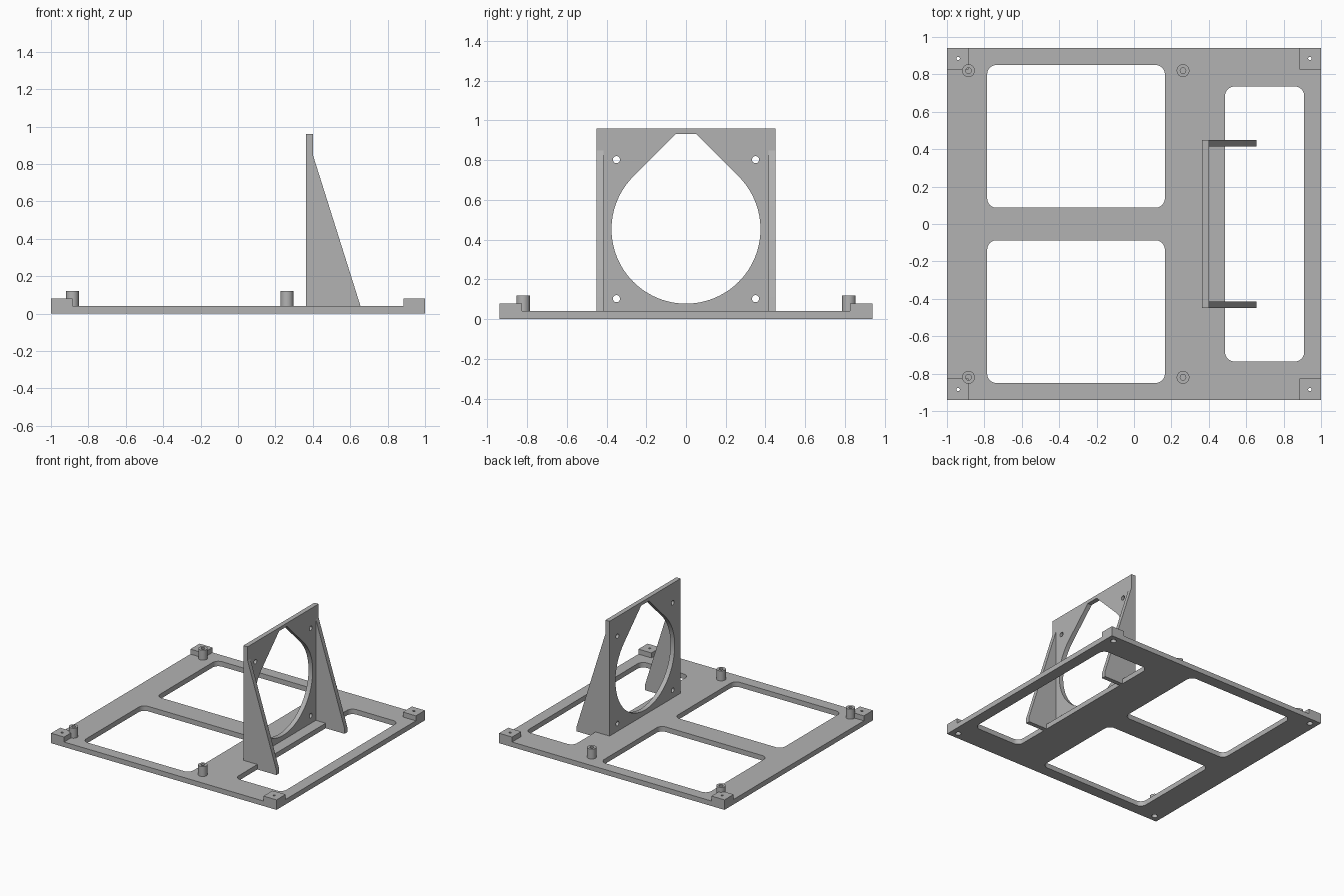
import bpy, bmesh
from math import sin, cos, pi, radians
from mathutils import Matrix

cube = bpy.data.objects.get("Cube")
if cube:
    bpy.data.objects.remove(cube, do_unlink=True)

GREY = (0.45, 0.45, 0.45, 1)
grey = bpy.data.materials.new("grey plastic")
grey.use_nodes = True
grey.diffuse_color = GREY
grey.node_tree.nodes["Principled BSDF"].inputs["Base Color"].default_value = GREY

T = 0.04  # base thickness


def arc(cx, cy, r, start, end, n):
    """Points along an arc, angles in degrees, both ends included."""
    angles = [radians(start + (end - start) * i / n) for i in range(n + 1)]
    return [(cx + r * cos(a), cy + r * sin(a)) for a in angles]


def circle(cx, cy, r, n=32):
    return arc(cx, cy, r, 0, 360, n)[:-1]


def rect(x0, x1, y0, y1):
    return [(x0, y0), (x1, y0), (x1, y1), (x0, y1)]


def rounded(x0, x1, y0, y1, r=0.05):
    corners = [(x1 - r, y1 - r), (x0 + r, y1 - r), (x0 + r, y0 + r), (x1 - r, y0 + r)]
    return [p for i, (x, y) in enumerate(corners)
            for p in arc(x, y, r, 90 * i, 90 * i + 90, 8)]


def slab(name, loops, low, high, matrix=Matrix()):
    """Extrude an outline with holes from low to high, then place it."""
    bm = bmesh.new()
    for loop in loops:
        verts = [bm.verts.new((x, y, low)) for x, y in loop]
        for a, b in zip(verts, verts[1:] + verts[:1]):
            bm.edges.new((a, b))
    bmesh.ops.triangle_fill(bm, use_beauty=True, edges=bm.edges[:], normal=(0, 0, 1))
    top = bmesh.ops.extrude_face_region(bm, geom=bm.faces[:], use_keep_orig=True)["geom"]
    bmesh.ops.translate(bm, vec=(0, 0, high - low),
                        verts=[g for g in top if isinstance(g, bmesh.types.BMVert)])
    bm.transform(matrix)
    bmesh.ops.recalc_face_normals(bm, faces=bm.faces[:])
    mesh = bpy.data.meshes.new(name)
    bm.to_mesh(mesh)
    bm.free()
    mesh.materials.append(grey)
    obj = bpy.data.objects.new(name, mesh)
    bpy.context.collection.objects.link(obj)
    bpy.ops.object.select_all(action="DESELECT")
    obj.select_set(True)
    bpy.context.view_layer.objects.active = obj
    bpy.ops.object.shade_smooth_by_angle(angle=radians(30))
    return obj


SIDES = [("right", -1), ("left", 1)]
ENDS = [("front", -1), ("back", 1)]
HX, HY = 1.0, 0.94

# Base plate with three windows and wide screw recesses under the corners
base = [rect(-HX, HX, -HY, HY),
        rounded(-0.785, 0.165, 0.087, 0.85),
        rounded(-0.785, 0.165, -0.85, -0.087),
        rounded(0.487, 0.91, -0.735, 0.735)]
base += [circle(sx * 0.94, sy * 0.885, 0.022, 24) for _, sx in SIDES for _, sy in ENDS]
slab("base_plate", base, 0, T)

# Corner pads with narrow screw holes
for side, sx in SIDES:
    for end, sy in ENDS:
        xs = sorted((sx * HX, sx * 0.885))
        ys = sorted((sy * HY, sy * 0.825))
        slab(f"corner_pad_{end}_{side}",
             [rect(*xs, *ys), circle(sx * 0.94, sy * 0.885, 0.009, 16)], T, 2 * T)

# Hollow standoffs
for side, x in (("right", -0.885), ("middle", 0.262)):
    for end, sy in ENDS:
        slab(f"standoff_{end}_{side}",
             [circle(x, sy * 0.82, 0.034), circle(x, sy * 0.82, 0.015, 20)], T, 3 * T)

# Upright mounting plate with a teardrop opening and four screw holes
upright = Matrix(((0, 0, 1, 0), (1, 0, 0, 0), (0, 1, 0, 0), (0, 0, 0, 1)))
CZ = 0.453
teardrop = arc(0, CZ, 0.375, 135, 405, 72) + [(0.05, 0.933), (-0.05, 0.933)]
mount = [rect(-0.45, 0.45, T, 0.96), teardrop]
mount += [circle(sy * 0.35, CZ + sz * 0.35, 0.018, 24) for sy in (-1, 1) for sz in (-1, 1)]
slab("mounting_plate", mount, 0.363, 0.4, upright)

# Triangular braces whose feet reach the underside of the base
brace = [(0.4, 0), (0.655, 0), (0.655, T), (0.4, 0.85)]
for end, sy in ENDS:
    low, high = sorted((-sy * 0.45, -sy * 0.415))
    slab(f"brace_{end}", [brace], low, high, Matrix.Rotation(pi / 2, 4, "X"))
